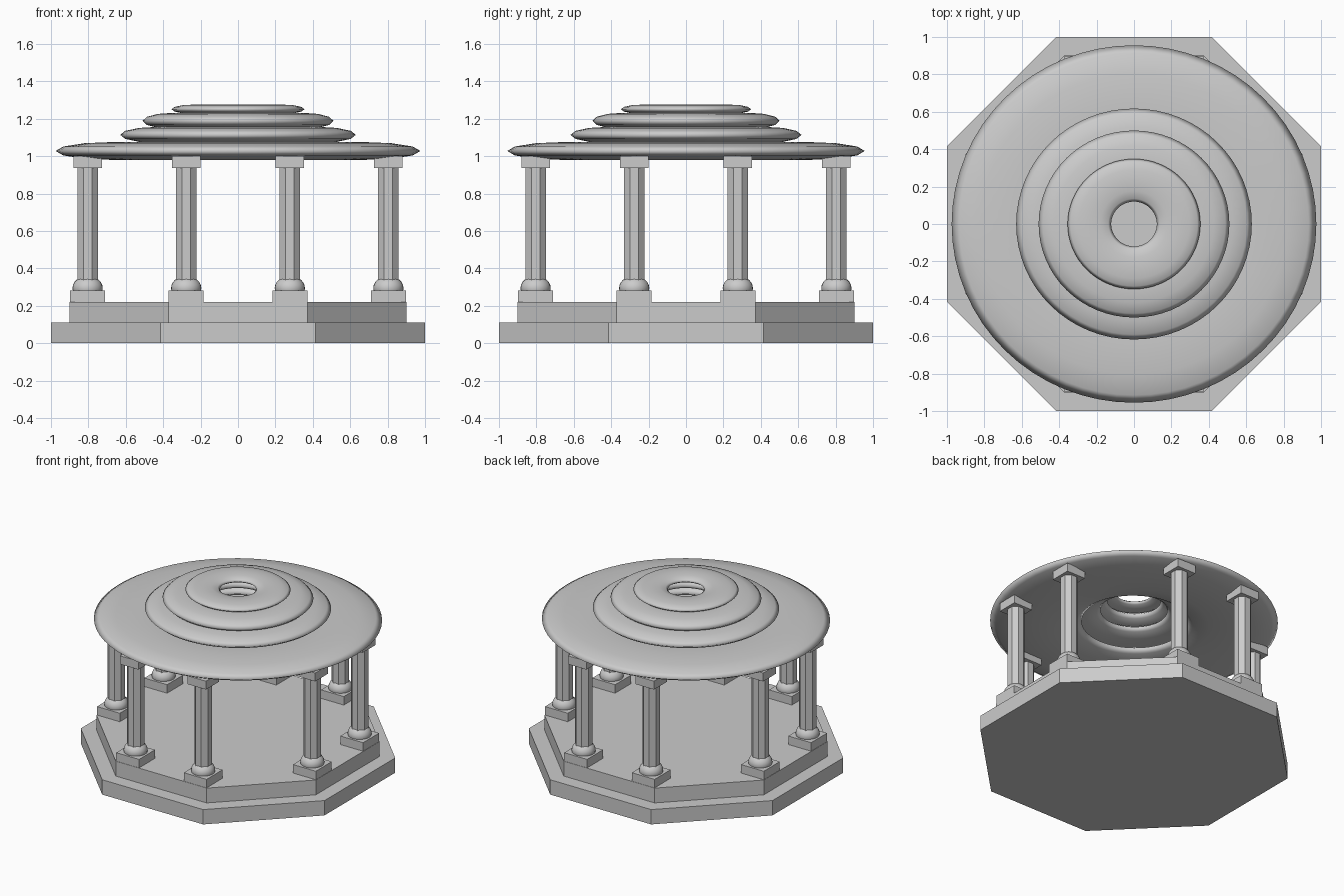
import bpy
from math import pi, cos

if "Cube" in bpy.data.objects:
    bpy.data.objects.remove(bpy.data.objects["Cube"])


def finish(name, scale=None, smooth=False):
    ob = bpy.context.object
    ob.name = name
    if scale:
        ob.scale = scale
        bpy.ops.object.transform_apply(location=False, rotation=False, scale=True)
    if smooth:
        bpy.ops.object.shade_smooth_by_angle(angle=pi / 3)
    return ob


def prism(name, sides, apothem, x, y, z0, z1):
    # flat side faces the front
    bpy.ops.mesh.primitive_cylinder_add(
        vertices=sides, radius=apothem / cos(pi / sides), depth=z1 - z0,
        location=(x, y, (z0 + z1) / 2), rotation=(0, 0, pi / sides))
    return finish(name)


def block(name, width, x, y, z0, z1):
    bpy.ops.mesh.primitive_cube_add(size=1, location=(x, y, (z0 + z1) / 2))
    return finish(name, (width, width, z1 - z0))


# stepped octagonal platform
prism("lower_step", 8, 1.0, 0, 0, 0, 0.11)
prism("upper_step", 8, 0.9, 0, 0, 0.11, 0.22)

# eight columns, all square to the axes
A, B = 0.804, 0.277
spots = [(sx * p, sy * q) for p, q in ((A, B), (B, A))
         for sx in (-1, 1) for sy in (-1, 1)]
for i, (x, y) in enumerate(spots, 1):
    block(f"plinth_{i}", 0.187, x, y, 0.22, 0.283)
    bpy.ops.mesh.primitive_uv_sphere_add(segments=24, ring_count=12, radius=1,
                                         location=(x, y, 0.295))
    finish(f"column_base_{i}", (0.081, 0.081, 0.065), True)
    prism(f"shaft_{i}", 8, 0.055, x, y, 0.285, 0.95)
    block(f"capital_{i}", 0.153, x, y, 0.938, 1.0)

# stacked flattened rings of the roof: outer radius, inner radius, centre z, half height
tiers = [(0.975, 0.355, 1.028, 0.048), (0.63, 0.225, 1.114, 0.043),
         (0.51, 0.18, 1.189, 0.043), (0.355, 0.122, 1.251, 0.025)]
for i, (outer, inner, z, half) in enumerate(tiers, 1):
    minor = (outer - inner) / 2
    bpy.ops.mesh.primitive_torus_add(
        major_segments=64, minor_segments=12, major_radius=(outer + inner) / 2,
        minor_radius=minor, location=(0, 0, z))
    finish(f"roof_ring_{i}", (1, 0.98, half / minor), False)
    bpy.ops.object.shade_smooth()
